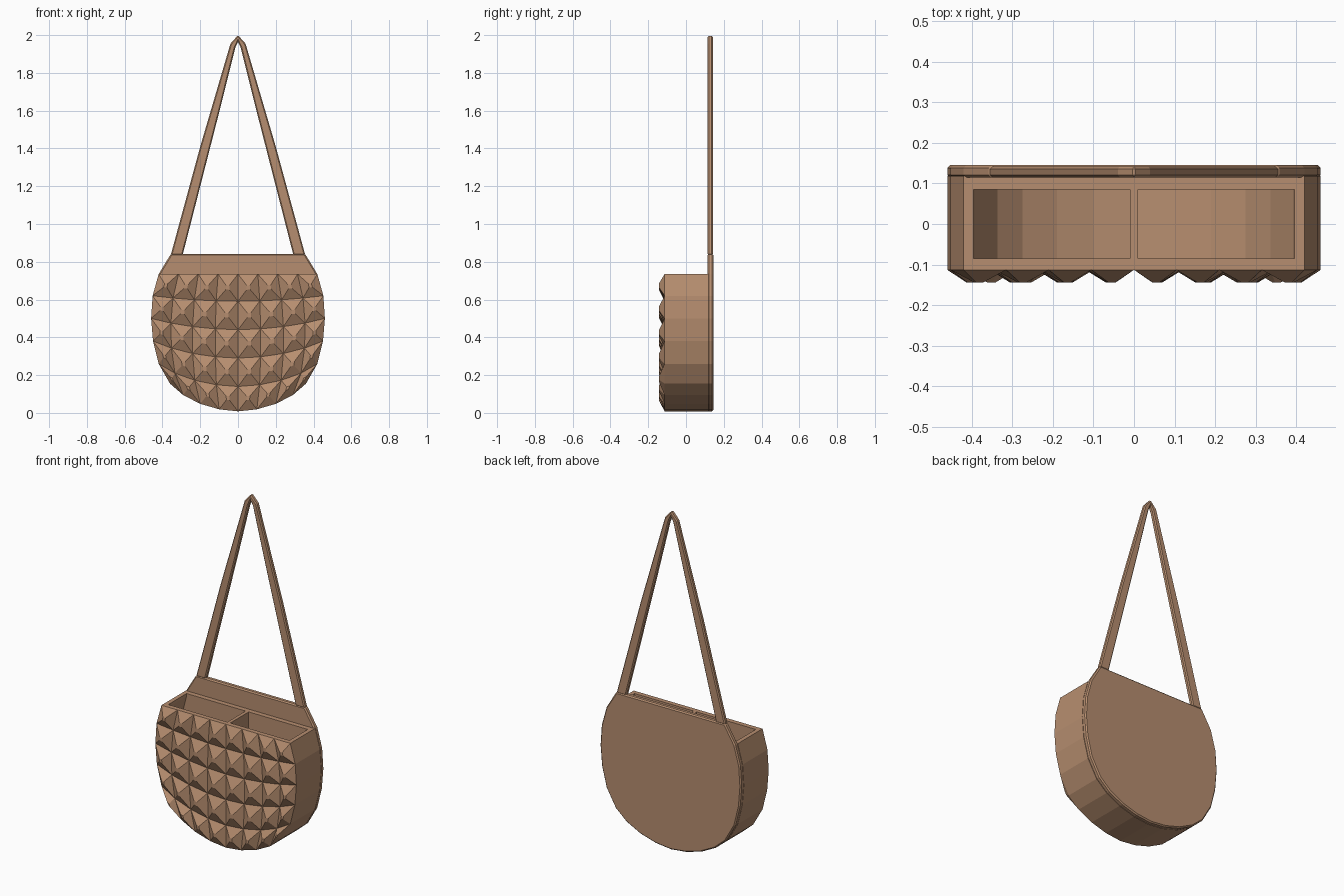
import bpy, bmesh

if "Cube" in bpy.data.objects:
    bpy.data.objects.remove(bpy.data.objects["Cube"])

mat = bpy.data.materials.new("terracotta")
mat.diffuse_color = (0.47, 0.27, 0.16, 1)
mat.use_nodes = True
mat.node_tree.nodes["Principled BSDF"].inputs["Base Color"].default_value = mat.diffuse_color

# right half of the rounded outline (x, z): bottom arc, then side
ARC = [(0, .008), (.1, .019), (.2, .048), (.29, .094), (.36, .155)]
SIDE = [(.36, .155), (.42, .26), (.45, .38), (.46, .5), (.452, .62), (.42, .735)]
ROWS, COLS = 5, 8


def finish(bm, name, bevel=0):
    bmesh.ops.recalc_face_normals(bm, faces=bm.faces)
    me = bpy.data.meshes.new(name)
    bm.to_mesh(me)
    bm.free()
    ob = bpy.data.objects.new(name, me)
    bpy.context.collection.objects.link(ob)
    me.materials.append(mat)
    if bevel:
        m = ob.modifiers.new("bevel", 'BEVEL')
        m.width, m.segments = bevel, 1
        m.limit_method, m.angle_limit = 'ANGLE', 0.6
    return ob


def prism(name, pts, y0, y1, bevel=0):
    bm = bmesh.new()
    a = [bm.verts.new((x, y0, z)) for x, z in pts]
    b = [bm.verts.new((x, y1, z)) for x, z in pts]
    bm.faces.new(a)
    bm.faces.new(b)
    for i in range(len(pts)):
        j = (i + 1) % len(pts)
        bm.faces.new((a[i], a[j], b[j], b[i]))
    return finish(bm, name, bevel)


def mirrored(right):
    return right + [(-x, z) for x, z in reversed(right) if x > 1e-6]


# pocket body: studded front with rows that curve along the round bottom
bm = bmesh.new()
FRONT, PEAK, BACK = -.113, -.144, .118
grid = []
for r in range(ROWS + 1):
    row, v = [], r / ROWS
    for c in range(COLS + 1):
        k = c - COLS // 2
        bx, bz = ARC[abs(k)]
        u = (1 - v) * bx / .36 + v * abs(k) / 4
        x = SIDE[r][0] * u * (1 if k >= 0 else -1)
        t = (SIDE[r][1] - .155) / .58
        row.append(bm.verts.new((x, FRONT, bz + (.735 - bz) * t)))
    grid.append(row)
for r in range(ROWS):
    for c in range(COLS):
        q = [grid[r][c], grid[r][c + 1], grid[r + 1][c + 1], grid[r + 1][c]]
        mid = sum((p.co for p in q), q[0].co * 0) / 4
        top = []
        for p in q:
            co = mid.lerp(p.co, .16)
            co.y = PEAK
            top.append(bm.verts.new(co))
        bm.faces.new(top)
        for i in range(4):
            j = (i + 1) % 4
            bm.faces.new((q[i], q[j], top[j], top[i]))
loop = grid[0] + [g[-1] for g in grid[1:]] + grid[-1][-2::-1] + [g[0] for g in grid[-2:0:-1]]
rear = [bm.verts.new((p.co.x, BACK, p.co.z)) for p in loop]
for i in range(len(loop)):
    j = (i + 1) % len(loop)
    bm.faces.new((loop[i], loop[j], rear[j], rear[i]))
bm.faces.new(rear)
body = finish(bm, "pocket_body")

# two compartments cut out of the body, leaving a divider
inner = [(.01, .04), (.1, .05), (.19, .078), (.275, .12), (.337, .175), (.392, .27),
         (.42, .385), (.43, .5), (.422, .615), (.395, .72), (.395, .8), (.01, .8)]
bpy.context.view_layer.objects.active = body
for s in (1, -1):
    cutter = prism("compartment_cutter", [(s * x, z) for x, z in inner], -.085, .085)
    cutter.hide_render = True
    m = body.modifiers.new("cut", 'BOOLEAN')
    m.operation, m.solver, m.object = 'DIFFERENCE', 'EXACT', cutter
    bpy.ops.object.modifier_apply(modifier=m.name)
    bpy.data.objects.remove(cutter)

# back plate, rising above the pocket
prism("back_plate", mirrored(ARC + SIDE[1:] + [(.355, .842)]), .114, .145, .007)

# hanging strap: tapered inverted V
outer = [(.356, .836), (.2, 1.41), (.04, 1.955), (0, 2.0)]
hole = [(0, 1.965), (.014, 1.935), (.1, 1.59), (.293, .836)]
right = outer + hole
left = [(-x, z) for x, z in reversed(outer[:-1])] 
left_in = [(-x, z) for x, z in reversed(hole[1:])]
prism("strap", outer + left + left_in + hole, .115, .142, .006)
